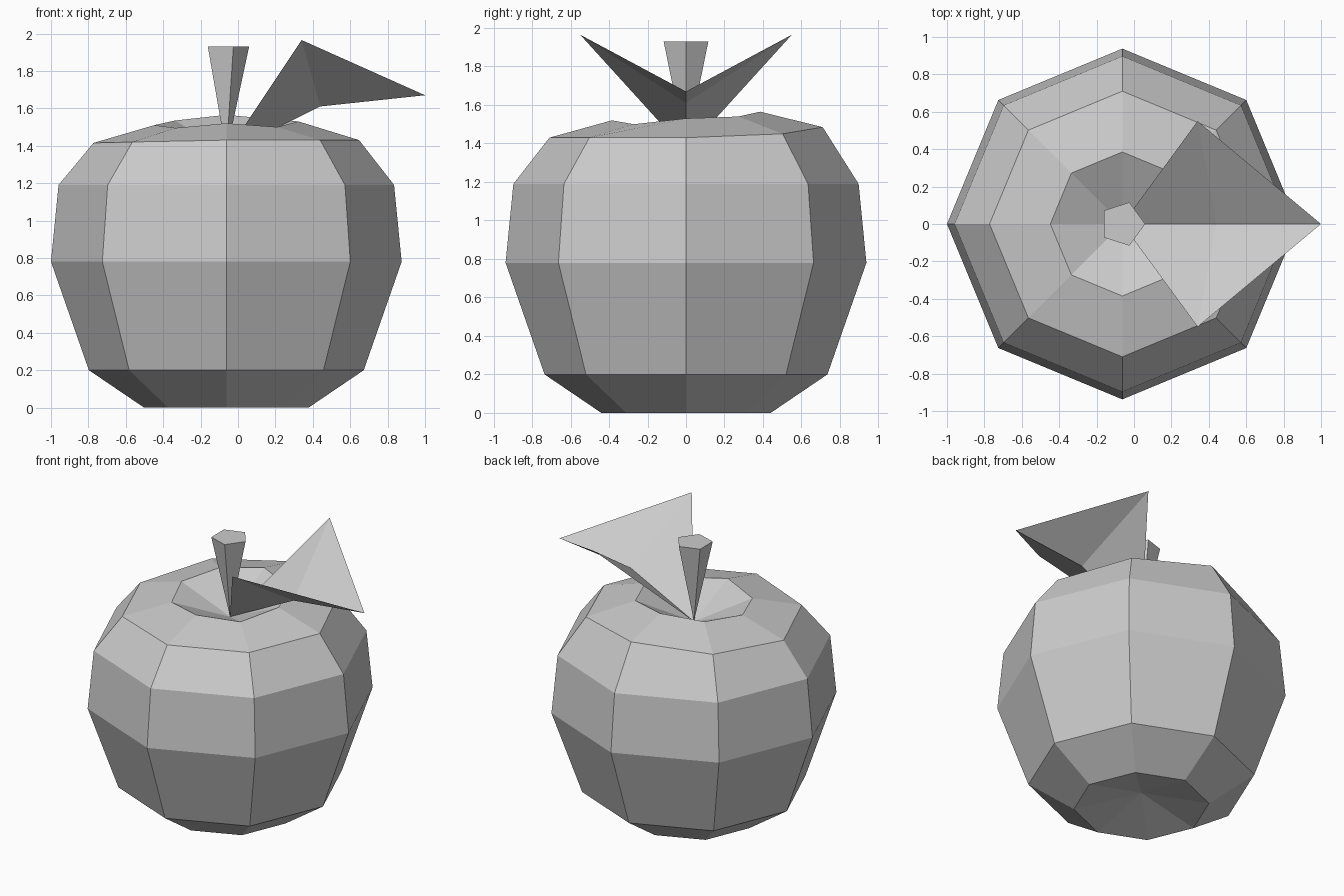
import bpy
from math import cos, sin, pi

if "Cube" in bpy.data.objects:
    bpy.data.objects.remove(bpy.data.objects["Cube"])

CX = -0.0625      # axis of the fruit
PIT = 1.36        # height of the hollow where stem and leaf start

grey = bpy.data.materials.new("light grey")
grey.diffuse_color = (0.6, 0.6, 0.6, 1)
grey.use_nodes = True
grey.node_tree.nodes["Principled BSDF"].inputs["Base Color"].default_value = grey.diffuse_color


def add_part(name, verts, faces):
    mesh = bpy.data.meshes.new(name)
    mesh.from_pydata(verts, [], faces)
    mesh.materials.append(grey)
    mesh.update()
    obj = bpy.data.objects.new(name, mesh)
    bpy.context.collection.objects.link(obj)
    return obj


def ring(radius, heights):
    n = len(heights)
    return [(CX + radius * cos(2 * pi * i / n), radius * sin(2 * pi * i / n), z)
            for i, z in enumerate(heights)]


# Apple body: octagonal rings, uneven near the top, hollow at both ends
rings = [
    ring(0.44, [0.0] * 8),
    ring(0.735, [0.2] * 8),
    ring(0.9375, [0.78] * 8),
    ring(0.897, [1.19] * 8),
    ring(0.71, [1.43, 1.45, 1.485, 1.45, 1.415, 1.42, 1.43, 1.43]),
    ring(0.385, [1.53, 1.54, 1.565, 1.535, 1.51, 1.495, 1.52, 1.50]),
]
verts = [v for r in rings for v in r]
faces = [(8 * k + i, 8 * k + (i + 1) % 8, 8 * k + 8 + (i + 1) % 8, 8 * k + 8 + i)
         for k in range(len(rings) - 1) for i in range(8)]
bottom, top = len(verts), len(verts) + 1
verts += [(CX, 0, 0.1), (CX, 0, PIT)]
last = 8 * (len(rings) - 1)
for i in range(8):
    j = (i + 1) % 8
    faces += [(bottom, j, i), (top, last + i, last + j)]
add_part("apple_body", verts, faces)

# Stem: five-sided spike widening upwards
stem = ring(0.122, [1.93] * 5) + [(CX, 0, PIT)]
add_part("stem", stem, [(0, 1, 2, 3, 4)] + [(5, (i + 1) % 5, i) for i in range(5)])

# Leaf: folded sheet with a bent midrib
leaf = [(CX, 0, PIT), (0.44, 0, 1.61), (1.0, 0, 1.67),
        (0.34, 0.55, 1.965), (0.34, -0.55, 1.965)]
add_part("leaf", leaf, [(0, 1, 3), (1, 2, 3), (1, 0, 4), (2, 1, 4)])
